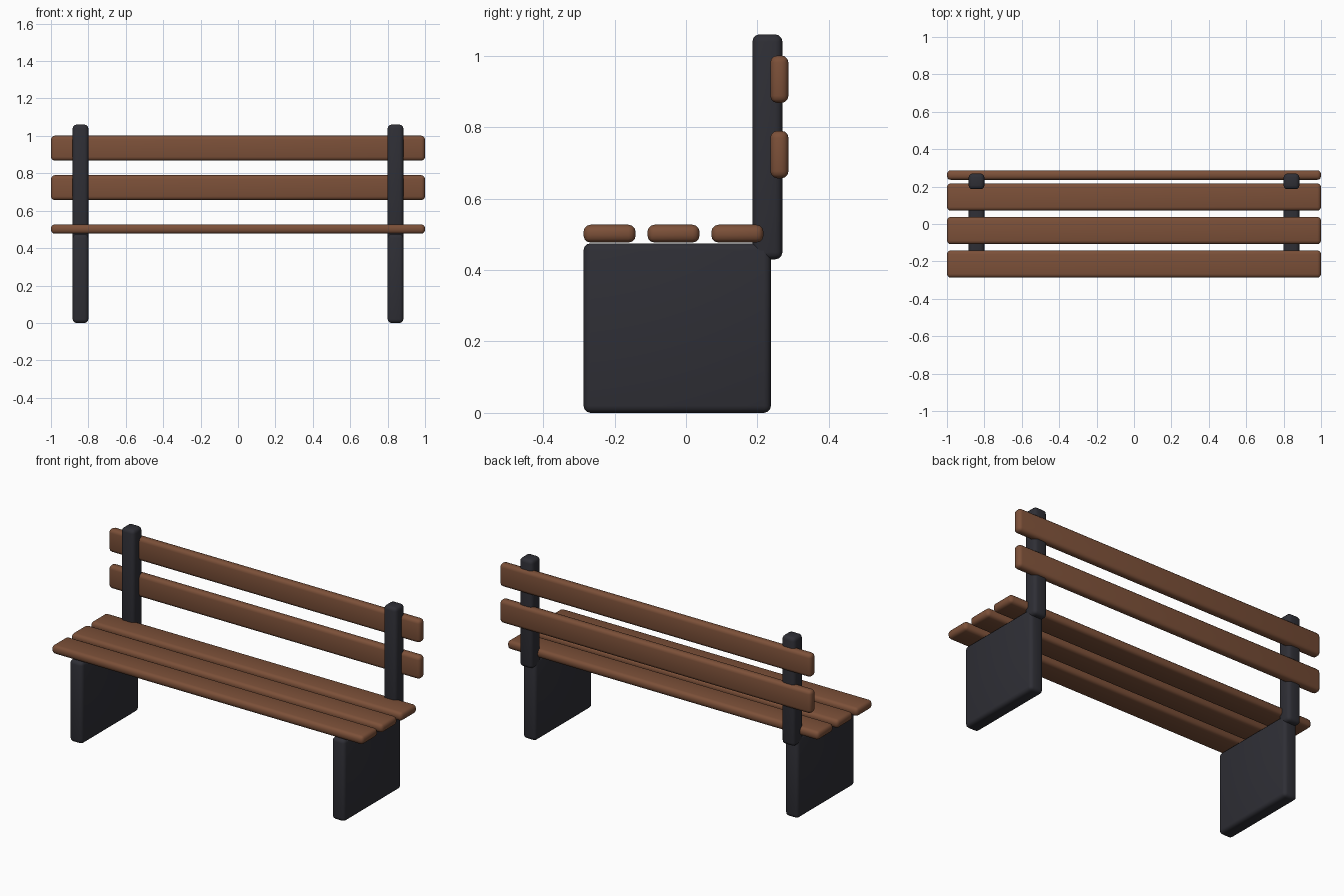
import bpy
import math

if "Cube" in bpy.data.objects:
    bpy.data.objects.remove(bpy.data.objects["Cube"])


def material(name, rgb):
    m = bpy.data.materials.new(name)
    m.diffuse_color = (*rgb, 1)
    m.use_nodes = True
    m.node_tree.nodes["Principled BSDF"].inputs["Base Color"].default_value = m.diffuse_color
    return m


wood = material("brown wood", (0.20, 0.08, 0.04))
iron = material("dark iron", (0.028, 0.028, 0.036))


def rounded_box(name, x, y, z, mat, radius=0.02):
    """Box from (min, max) ranges with rounded edges."""
    ranges = (x, y, z)
    bpy.ops.mesh.primitive_cube_add(size=1, location=[(a + b) / 2 for a, b in ranges])
    ob = bpy.context.object
    ob.name = name
    ob.scale = [b - a for a, b in ranges]
    bpy.ops.object.transform_apply(location=False, rotation=False, scale=True)
    bev = ob.modifiers.new("rounded edges", 'BEVEL')
    bev.width = radius
    bev.segments = 3
    bpy.ops.object.modifier_apply(modifier=bev.name)
    bpy.ops.object.shade_smooth_by_angle(angle=math.radians(35))
    ob.data.materials.append(mat)
    return ob


# Side panels and back posts, mirrored left and right
for side, label in ((-1, "left"), (1, "right")):
    x = (side * 0.842 - 0.042, side * 0.842 + 0.042)
    rounded_box(label + "_leg_panel", x, (-0.287, 0.238), (0, 0.475), iron)
    rounded_box(label + "_back_post", x, (0.186, 0.27), (0.43, 1.06), iron)

# Three seat slats
for i in range(3):
    y = -0.287 + i * 0.179
    rounded_box(f"seat_slat_{i + 1}", (-1, 1), (y, y + 0.146), (0.477, 0.527), wood)

# Two backrest slats behind the posts
for i, z in enumerate((0.657, 0.868)):
    rounded_box(f"back_slat_{i + 1}", (-1, 1), (0.236, 0.287), (z, z + 0.133), wood)
